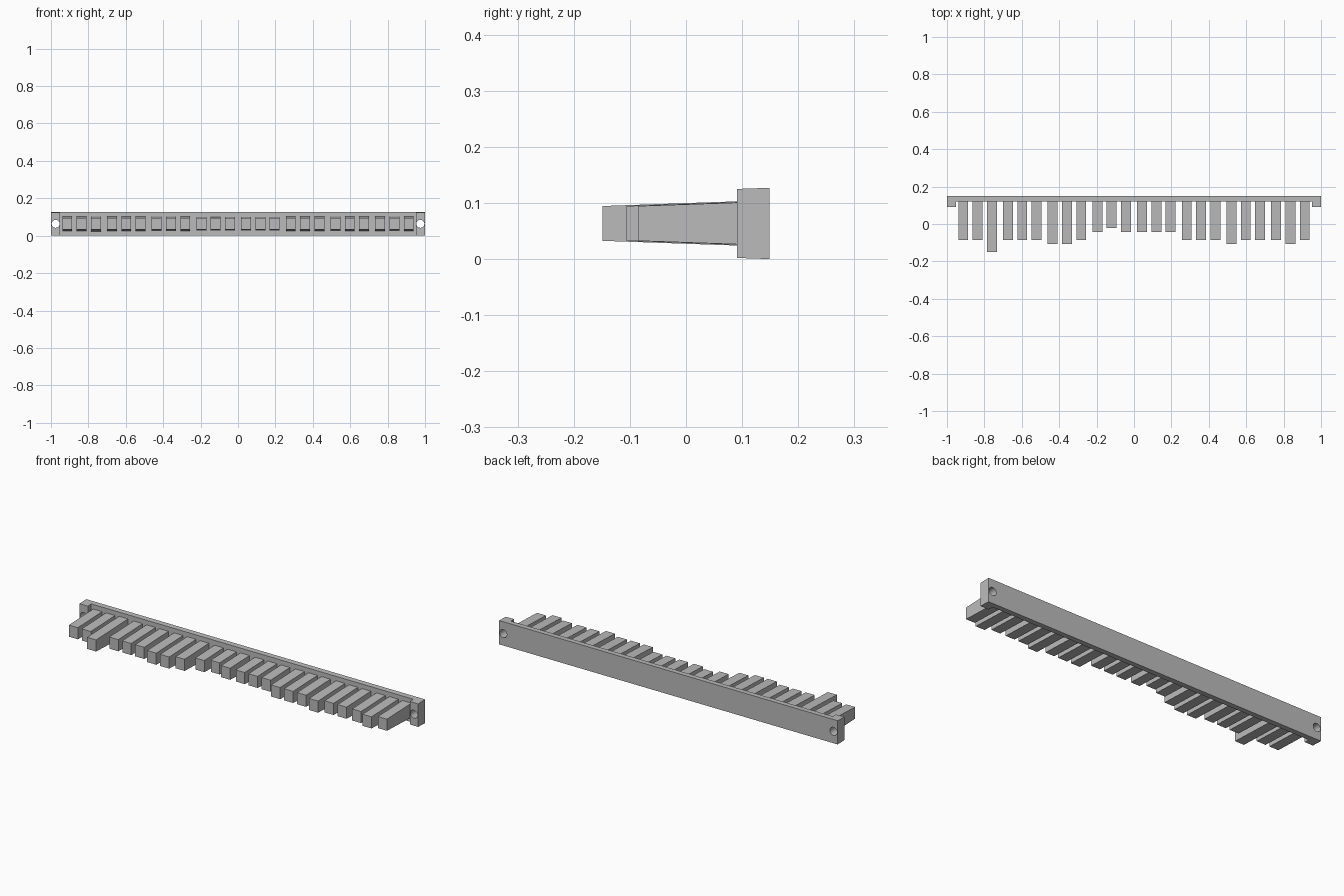
import bpy, bmesh, math

cube = bpy.data.objects.get("Cube")
if cube:
    bpy.data.objects.remove(cube, do_unlink=True)

grey = bpy.data.materials.new("plain_grey")
grey.use_nodes = True
colour = (0.5, 0.5, 0.5, 1)
grey.diffuse_color = colour
grey.node_tree.nodes["Principled BSDF"].inputs["Base Color"].default_value = colour

MID_Z = 0.0635
DRAFT = math.tan(math.radians(2))
BACK, FRONT = 0.149, -0.149
BAR_FRONT, TAB_FRONT = 0.12, 0.091


def drafted_block(name, plan, half_height):
    """Extrude a plan outline both ways from mid height; half_height depends on y."""
    bm = bmesh.new()
    low = [bm.verts.new((x, y, MID_Z - half_height(y))) for x, y in plan]
    high = [bm.verts.new((x, y, MID_Z + half_height(y))) for x, y in plan]
    bm.faces.new(low[::-1])
    bm.faces.new(high)
    for i in range(len(plan)):
        j = (i + 1) % len(plan)
        bm.faces.new((low[i], low[j], high[j], high[i]))
    bmesh.ops.recalc_face_normals(bm, faces=bm.faces[:])
    mesh = bpy.data.meshes.new(name)
    bm.to_mesh(mesh)
    bm.free()
    mesh.materials.append(grey)
    obj = bpy.data.objects.new(name, mesh)
    bpy.context.collection.objects.link(obj)
    return obj


# Back bar with a forward tab at each end
half_plan = [(1, BACK), (1, TAB_FRONT), (0.951, TAB_FRONT), (0.951, BAR_FRONT)]
plan = half_plan + [(-x, y) for x, y in reversed(half_plan)]
bar = drafted_block("back_bar", plan[::-1], lambda y: MID_Z - (BACK - y) * DRAFT)

# Screw holes through the tabs
for side in (-1, 1):
    bpy.ops.mesh.primitive_cylinder_add(vertices=16, radius=0.0215, depth=0.3,
                                        location=(side * 0.975, 0.12, MID_Z),
                                        rotation=(math.pi / 2, 0, 0))
    cutter = bpy.context.object
    cutter.name = "hole_cutter"
    cutter.hide_render = True
    cutter.data.materials.append(grey)
    cut = bar.modifiers.new("screw_hole", "BOOLEAN")
    cut.operation, cut.solver, cut.object = "DIFFERENCE", "EXACT", cutter
    bpy.context.view_layer.objects.active = bar
    bpy.ops.object.modifier_apply(modifier=cut.name)
    bpy.data.objects.remove(cutter, do_unlink=True)

bpy.ops.object.select_all(action="DESELECT")
bar.select_set(True)
bpy.context.view_layer.objects.active = bar
bpy.ops.object.shade_smooth_by_angle(angle=math.radians(30))

# Teeth in groups of three, each shortened by a number of steps
groups = ["330", "333", "223", "565", "555", "333", "233", "323"]
STEP, HALF_WIDTH, TIP_HALF = 0.0213, 0.0265, 0.031
for g, steps in enumerate(groups):
    for t, step in enumerate(steps):
        x = (g - 3.5) * 0.239 + (t - 1) * 0.0765
        tip = FRONT + int(step) * STEP
        root = BAR_FRONT + 0.005
        outline = [(x - HALF_WIDTH, tip), (x + HALF_WIDTH, tip),
                   (x + HALF_WIDTH, root), (x - HALF_WIDTH, root)]
        drafted_block(f"tooth_{g * 3 + t + 1}", outline,
                      lambda y: TIP_HALF + (y - tip) * DRAFT)
